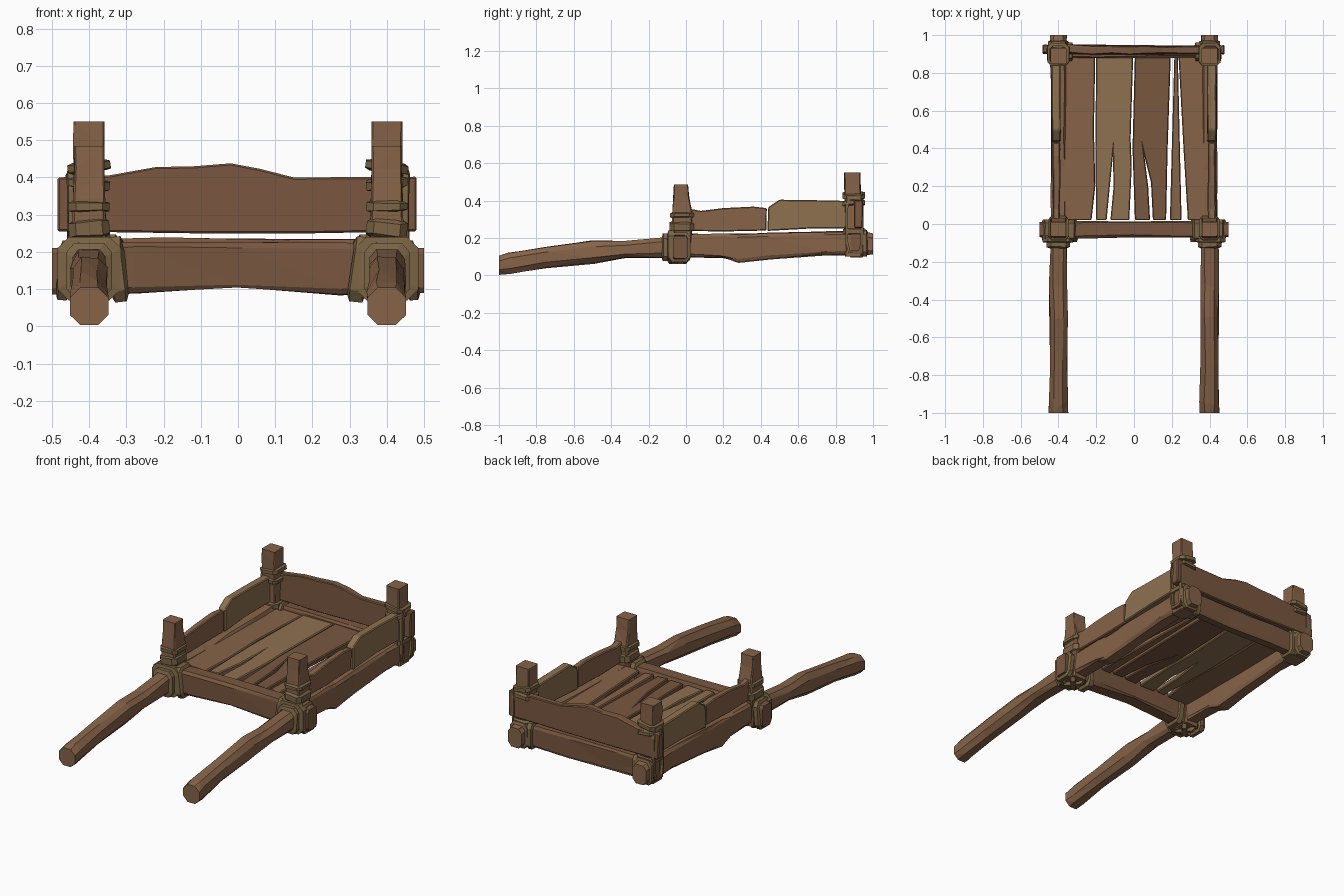
import bpy, bmesh, math, random
from mathutils import Vector, Euler

if "Cube" in bpy.data.objects:
    bpy.data.objects.remove(bpy.data.objects["Cube"])

random.seed(4)


def material(name, rgb):
    m = bpy.data.materials.new(name)
    m.diffuse_color = (*rgb, 1)
    m.use_nodes = True
    m.node_tree.nodes["Principled BSDF"].inputs["Base Color"].default_value = m.diffuse_color
    return m


WOOD = material("wood", (0.24, 0.125, 0.065))
DARK = material("dark_wood", (0.19, 0.095, 0.05))
PALE = material("pale_wood", (0.27, 0.165, 0.08))
ROPE = material("rope", (0.20, 0.13, 0.06))


def place(axis, p, u, v):
    """Map (along axis, across, across) to a point."""
    return Vector({"x": (p, u, v), "y": (u, p, v), "z": (u, v, p)}[axis])


def octagon(hu, hv, c):
    """Rectangle with cut corners; c is the corner cut as a fraction."""
    k = 1 - c
    return [(hu, -hv * k), (hu, hv * k), (hu * k, hv), (-hu * k, hv),
            (-hu, hv * k), (-hu, -hv * k), (-hu * k, -hv), (hu * k, -hv)]


def finish(name, bm, mat, bevel=0):
    bmesh.ops.recalc_face_normals(bm, faces=bm.faces)
    me = bpy.data.meshes.new(name)
    bm.to_mesh(me)
    bm.free()
    ob = bpy.data.objects.new(name, me)
    bpy.context.collection.objects.link(ob)
    me.materials.append(mat)
    if bevel:
        mod = ob.modifiers.new("worn_edges", "BEVEL")
        mod.width, mod.segments = bevel, 1
    return ob


def beam(name, axis, stations, mat, rough=0.004):
    """Hewn timber through stations (pos, u, v, half_u, half_v, corner cut)."""
    bm = bmesh.new()
    rings = []
    for i, (p, u, v, hu, hv, c) in enumerate(stations):
        r = rough if 0 < i < len(stations) - 1 else 0
        rings.append([bm.verts.new(place(axis, p + random.uniform(-r, r) * 3,
                                         u + a + random.uniform(-r, r),
                                         v + b + random.uniform(-r, r)))
                      for a, b in octagon(hu, hv, c)])
    for a, b in zip(rings, rings[1:]):
        for i in range(8):
            j = (i + 1) % 8
            bm.faces.new((a[i], a[j], b[j], b[i]))
    bm.faces.new(rings[0])
    bm.faces.new(rings[-1])
    bmesh.ops.triangulate(bm, faces=[f for f in bm.faces if len(f.verts) == 4])
    return finish(name, bm, mat)


def board(name, axis, outline, lo, hi, mat, rough=0.003):
    """Flat plank: outline extruded along an axis from lo to hi."""
    bm = bmesh.new()
    a, b = ([bm.verts.new(place(axis, p + random.uniform(-rough, rough), u, v))
             for u, v in outline] for p in (lo, hi))
    bm.faces.new(a)
    bm.faces.new(b)
    for i in range(len(a)):
        j = (i + 1) % len(a)
        bm.faces.new((a[i], a[j], b[j], b[i]))
    return finish(name, bm, mat, 0.005)


def lash(name, axis, centre, hu, hv, width=0.03, thick=0.013, tilt=(0, 0, 0)):
    """One rope turn: a closed faceted band around an axis."""
    bm = bmesh.new()
    rot = Euler([math.radians(t) for t in tilt]).to_matrix()
    w = width / 2
    loops = []
    for off, out in ((-w, -thick), (w, -thick), (w * 0.7, 0), (-w * 0.7, 0)):
        loops.append([bm.verts.new(rot @ place(axis, off + random.uniform(-.003, .003), a, b)
                                   + Vector(centre))
                      for a, b in octagon(hu + out, hv + out, 0.35)])
    for k in range(4):
        a, b = loops[k], loops[(k + 1) % 4]
        for i in range(8):
            j = (i + 1) % 8
            bm.faces.new((a[i], a[j], b[j], b[i]))
    return finish(name, bm, ROPE)


# Parts that repeat on both sides
for s, side in ((-1, "left"), (1, "right")):
    x = 0.4 * s

    # Long pole: round handle in front, squared side rail behind
    prof = [(-1, .003, .105, .052, .55), (-.95, .012, .118, .051, .5), (-.75, .04, .15, .046, .5),
            (-.5, .066, .185, .047, .5), (-.33, .092, .185, .048, .5), (-.12, .095, .205, .045, .4),
            (0, .1, .222, .042, .25), (.2, .095, .222, .038, .2), (.28, .07, .22, .04, .2),
            (.45, .09, .226, .038, .2), (.75, .11, .234, .04, .25), (.93, .11, .236, .045, .35),
            (1, .112, .224, .044, .45)]
    beam(side + "_pole", "y",
         [(y, x, (a + b) / 2, w, (b - a) / 2, c) for y, a, b, w, c in prof], WOOD)

    # Corner posts
    beam(side + "_front_post", "z",
         [(.08, x, -.025, .045, .045, .15), (.24, x, -.022, .045, .055, .15),
          (.34, x, -.02, .042, .052, .12), (.42, x, -.026, .041, .042, .12),
          (.485, x, -.027, .041, .038, .1)], WOOD, .002)
    beam(side + "_rear_post", "z",
         [(.1, x, .895, .045, .045, .15), (.3, x, .893, .041, .042, .15),
          (.48, x, .89, .042, .043, .1), (.55, x, .889, .042, .043, .1)], WOOD, .002)

    # Side boards, low in front and high behind
    lo, hi = sorted((s * .392, s * .43))
    board(side + "_front_side_board", "x",
          [(0, .238), (.2, .235), (.43, .24), (.432, .36), (.36, .368), (.2, .36),
           (.08, .345), (0, .36)], lo, hi, WOOD)
    lo, hi = sorted((s * .388, s * .436))
    board(side + "_rear_side_board", "x",
          [(.435, .238), (.65, .25), (.88, .25), (.88, .398), (.7, .402), (.5, .405),
           (.44, .365)], lo, hi, PALE)

    # Front corner lashings
    n = side + "_front_lashing_"
    lash(n + "post_top", "z", (x, -.022, .322), .055, .064, .028)
    lash(n + "post_low", "z", (x, -.022, .262), .055, .066, .05, .013, (0, 5 * s, 0))
    lash(n + "beam_inner", "x", (s * .325, -.035, .153), .06, .088, .045, .016, (0, 6 * s, 0))
    lash(n + "beam_outer", "x", (s * .465, -.035, .15), .06, .08, .035, .016, (0, -6 * s, 0))
    lash(n + "pole_front", "y", (x, -.11, .15), .062, .074, .035, .018)
    lash(n + "pole_back", "y", (x, -.078, .155), .085, .085, .045, .035)
    lash(n + "cross_a", "x", (x, -.045, .15), .07, .09, .035, .015, (0, 0, 40))
    lash(n + "cross_b", "x", (x, -.045, .15), .07, .09, .035, .015, (0, 0, -40))

    # Rear corner lashings
    n = side + "_rear_lashing_"
    lash(n + "post_top", "z", (x, .897, .428), .058, .06, .028, .014, (0, 8 * s, 0))
    lash(n + "post_mid", "z", (x, .897, .385), .056, .06, .028, .014, (4, -6 * s, 0))
    lash(n + "post_low", "z", (x, .9, .235), .056, .06, .035)
    lash(n + "upright_outer", "x", (s * .45, .9, .27), .048, .15, .02, .014)
    lash(n + "pole", "y", (x, .955, .172), .055, .072, .03, .014)
    lash(n + "beam", "x", (s * .34, .912, .172), .05, .075, .035, .014)

# Front and rear cross beams
beam("front_beam", "x",
     [(-.5, -.03, .148, .04, .062, .25), (-.28, -.03, .158, .044, .068, .2),
      (0, -.028, .163, .04, .06, .2), (.28, -.03, .155, .044, .068, .2),
      (.5, -.03, .15, .04, .06, .25)], DARK)
beam("rear_beam", "x",
     [(-.45, .915, .172, .032, .06, .25), (-.2, .915, .178, .034, .062, .2),
      (.1, .912, .172, .03, .064, .2), (.45, .915, .175, .032, .06, .25)], DARK)

# Rear board with a raised middle
board("rear_board", "y",
      [(-.485, .255), (-.12, .25), (.2, .25), (.48, .255), (.48, .402), (.15, .4), (.06, .423),
       (-.02, .438), (-.12, .43), (-.22, .428), (-.35, .405), (-.485, .4)], .9, .943, DARK, .007)

# Floor planks, two of them split from the front
planks = [
    (WOOD, [(-.385, .02), (-.225, .02), (-.205, .2), (-.212, .5), (-.205, .9), (-.385, .9)]),
    (PALE, [(-.2, .02), (-.145, .02), (-.128, .2), (-.112, .36), (-.108, .2), (-.125, .02),
            (-.025, .02), (-.012, .3), (-.018, .45), (-.004, .9), (-.2, .9), (-.205, .4)]),
    (DARK, [(.005, .02), (.085, .02), (.075, .2), (.055, .36), (.09, .22), (.1, .02),
            (.17, .02), (.178, .4), (.195, .9), (.005, .9), (-.008, .4)]),
    (WOOD, [(.19, .02), (.252, .02), (.243, .4), (.232, .9), (.214, .9), (.2, .4)]),
    (WOOD, [(.285, .02), (.385, .02), (.385, .9), (.235, .9), (.262, .4)]),
]
for i, (mat, outline) in enumerate(planks):
    board(f"floor_plank_{i + 1}", "z", outline, .188, .217, mat, .006)
